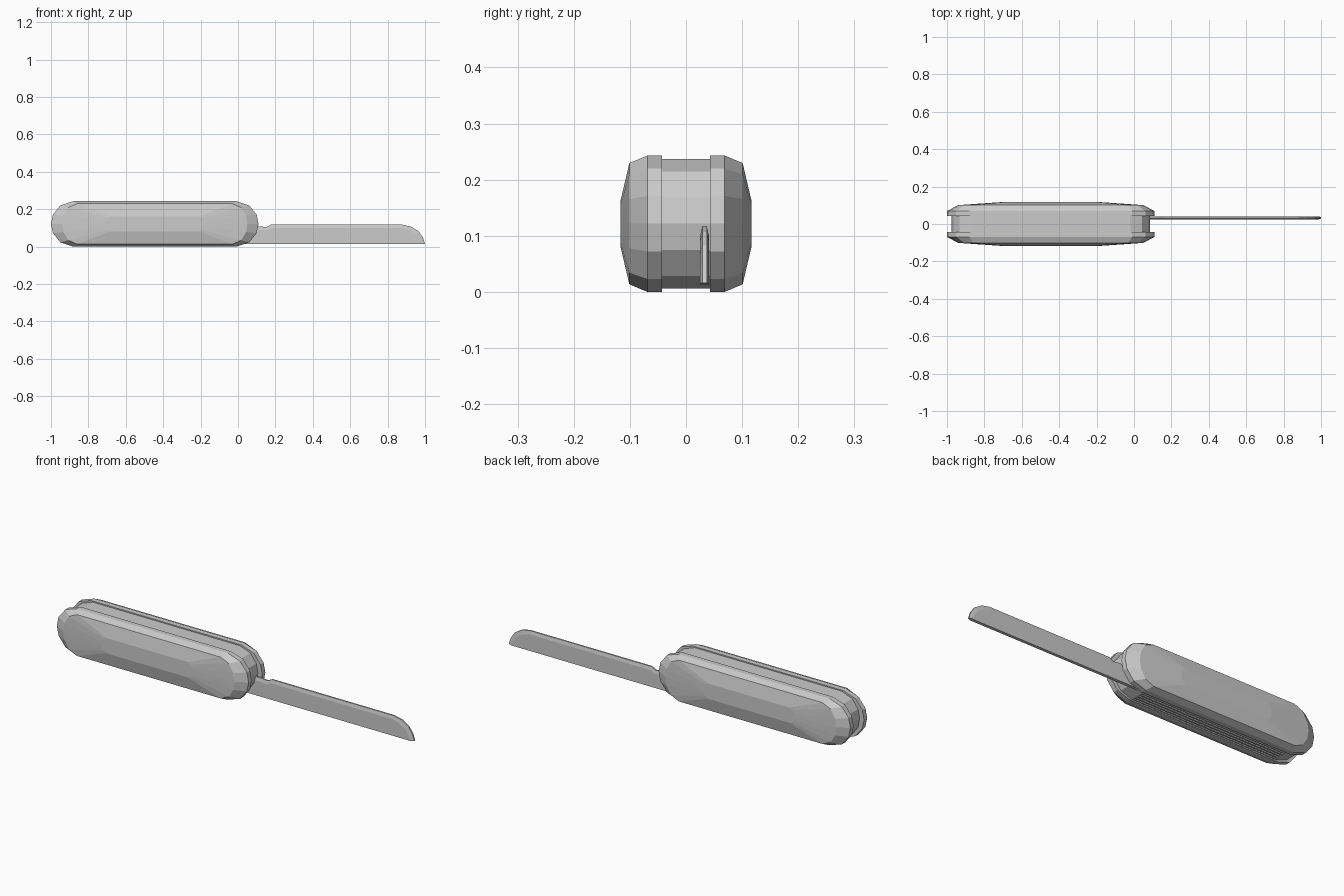
import bpy
import bmesh
from math import sin, cos, radians

if "Cube" in bpy.data.objects:
    bpy.data.objects.remove(bpy.data.objects["Cube"], do_unlink=True)

steel = bpy.data.materials.new("plain_grey")
steel.use_nodes = True
GREY = (0.6, 0.6, 0.6, 1)
steel.diffuse_color = GREY
steel.node_tree.nodes["Principled BSDF"].inputs["Base Color"].default_value = GREY

CX, CZ = -0.445, 0.1215   # middle of the handle


def loft(name, rings):
    """Join equal-length rings of 3D points and cap both ends."""
    bm = bmesh.new()
    loops = [[bm.verts.new(p) for p in ring] for ring in rings]
    n = len(loops[0])
    for a, b in zip(loops, loops[1:]):
        for i in range(n):
            j = (i + 1) % n
            bm.faces.new((a[i], a[j], b[j], b[i]))
    bm.faces.new(loops[0])
    bm.faces.new(loops[-1])
    bmesh.ops.recalc_face_normals(bm, faces=bm.faces)
    mesh = bpy.data.meshes.new(name)
    bm.to_mesh(mesh)
    bm.free()
    mesh.materials.append(steel)
    obj = bpy.data.objects.new(name, mesh)
    bpy.context.collection.objects.link(obj)
    return obj


def stadium(half_x, half_z, straight, slot=False):
    """Faceted long oval, optionally with a slot along its underside."""
    pts = []
    angles = (-90, -54, -24, 0, 24, 54, 90)
    for side in (1, -1):
        for a in angles:
            a = radians(a)
            x = straight + (half_x - straight) * cos(a)
            pts.append((CX + side * x, CZ + side * half_z * sin(a)))
    if slot:
        end, low = straight - 0.01, CZ - half_z
        pts += [(CX - end, low), (CX - end, low + 0.03),
                (CX + end, low + 0.03), (CX + end, low)]
    return pts


def ring(outline, y):
    return [(x, y, z) for x, z in outline]


# Two rounded handle scales
for name, side in (("front_scale", -1), ("back_scale", 1)):
    steps = [(0.043, 0.555, 0.1215, 0.435), (0.069, 0.555, 0.1215, 0.435),
             (0.101, 0.495, 0.108, 0.415), (0.117, 0.265, 0.04, 0.235)]
    loft(name, [ring(stadium(hx, hz, s), side * y) for y, hx, hz, s in steps])

# Core of stacked plates, every other one slotted underneath
edges = [-0.044, -0.037, -0.029, -0.02, -0.012, -0.003, 0.005, 0.014, 0.022, 0.039, 0.046]
for i, (y0, y1) in enumerate(zip(edges, edges[1:])):
    slotted = i % 2 == 1
    outline = stadium(0.53, 0.1155, 0.425, slotted)
    loft("slotted_plate" if slotted else "solid_plate", [ring(outline, y0), ring(outline, y1)])

# Open blade: flat sides with a bevelled back
back = [(-0.02, 0.108), (0.12, 0.108), (0.15, 0.104), (0.175, 0.117), (0.88, 0.117),
        (0.925, 0.107), (0.965, 0.083), (0.988, 0.05), (1.0, 0.016)]
low = [(0.98, 0.013), (-0.02, 0.013)]
shoulder = [(x - 0.012 * (x > 0.9), max(z - 0.018, 0.015)) for x, z in back]
loft("blade", [ring(shoulder + low, 0.025), ring(back + low, 0.029),
               ring(back + low, 0.037), ring(shoulder + low, 0.041)])
